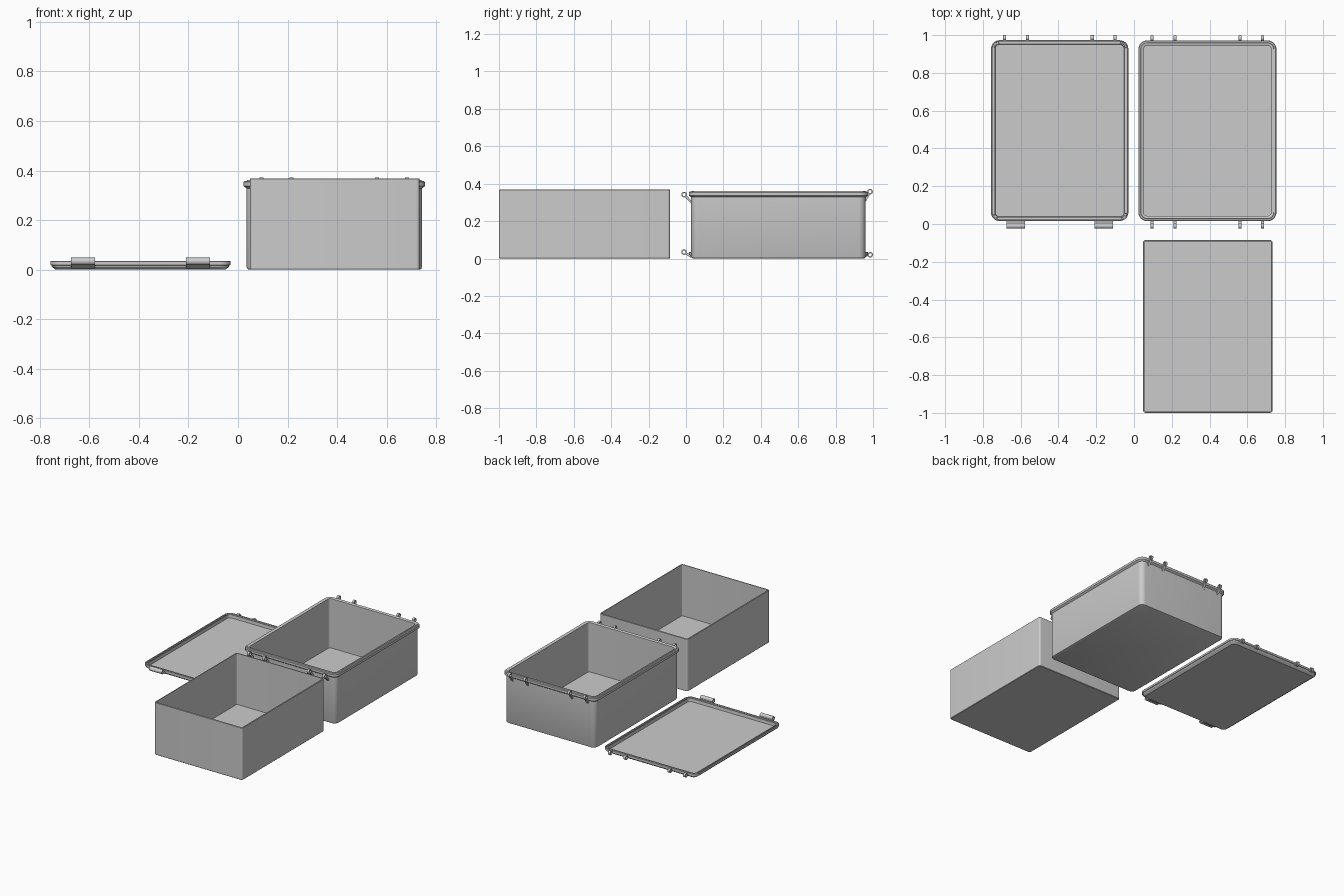
import bpy, bmesh, math
from mathutils import Vector

cube = bpy.data.objects.get("Cube")
if cube:
    bpy.data.objects.remove(cube, do_unlink=True)

GREY = 0.6
plastic = bpy.data.materials.new("grey plastic")
plastic.use_nodes = True
plastic.diffuse_color = (GREY, GREY, GREY, 1)
plastic.node_tree.nodes["Principled BSDF"].inputs["Base Color"].default_value = (GREY, GREY, GREY, 1)


def finish(name, bm):
    bmesh.ops.recalc_face_normals(bm, faces=bm.faces)
    mesh = bpy.data.meshes.new(name)
    bm.to_mesh(mesh)
    bm.free()
    mesh.materials.append(plastic)
    obj = bpy.data.objects.new(name, mesh)
    bpy.context.collection.objects.link(obj)
    bpy.ops.object.select_all(action='DESELECT')
    obj.select_set(True)
    bpy.context.view_layer.objects.active = obj
    bpy.ops.object.shade_smooth_by_angle(angle=math.radians(30))
    return obj


def rounded_rect(x0, x1, y0, y1, radius, steps=8):
    """Points of a rounded rectangle, counter-clockwise."""
    pts = []
    corners = [(x1, y1, -1, -1), (x0, y1, 1, -1), (x0, y0, 1, 1), (x1, y0, -1, 1)]
    for i, (x, y, sx, sy) in enumerate(corners):
        for k in range(steps + 1):
            a = math.pi / 2 * (i + k / steps)
            pts.append((x + sx * radius + radius * math.cos(a),
                        y + sy * radius + radius * math.sin(a)))
    return pts


def tray(name, x0, x1, y0, y1, radius, profile):
    """Sweep (inset, height) pairs round a rounded rectangle, closing both floors."""
    bm = bmesh.new()
    rings = []
    for inset, z in profile:
        outline = rounded_rect(x0 + inset, x1 - inset, y0 + inset, y1 - inset,
                               max(radius - inset, 0.004))
        rings.append([bm.verts.new((x, y, z)) for x, y in outline])
    for low, high in zip(rings, rings[1:]):
        for i in range(len(low)):
            j = (i + 1) % len(low)
            bm.faces.new((low[i], low[j], high[j], high[i]))
    bm.faces.new(rings[0])
    bm.faces.new(rings[-1])
    return finish(name, bm)


def extrude_x(bm, loops, x, width):
    """Bridge several closed yz loops into a solid along x; two loops make a tube."""
    sides = [[[bm.verts.new((x + s * width / 2, y, z)) for y, z in loop]
              for loop in loops] for s in (-1, 1)]
    n = len(loops[0])
    for i in range(n):
        j = (i + 1) % n
        for k in range(len(loops)):
            a, b = sides[0][k], sides[1][k]
            bm.faces.new((a[i], a[j], b[j], b[i]))
        if len(loops) == 2:
            for outer, inner in sides:
                bm.faces.new((outer[i], outer[j], inner[j], inner[i]))
    if len(loops) == 1:
        for side in sides:
            bm.faces.new(side[0])


def circle(y, z, r, n=20):
    return [(y + r * math.cos(math.tau * i / n), z + r * math.sin(math.tau * i / n))
            for i in range(n)]


def eyelet(name, x, width, eye, foot, radius=0.015, thick=0.012):
    """Pierced knuckle at eye with a slanting strut to foot, both as (y, z)."""
    bm = bmesh.new()
    extrude_x(bm, [circle(*eye, radius), circle(*eye, radius * 0.55)], x, width)
    eye, foot = Vector(eye), Vector(foot)
    along = (foot - eye).normalized()
    side = Vector((-along.y, along.x)) * thick / 2
    start = eye + along * radius * 0.8
    extrude_x(bm, [[start + side, foot + side, foot - side, start - side]], x, width)
    return finish(name, bm)


# Inner storage box
tray("inner_box", 0.048, 0.733, -1.0, -0.085, 0.014,
     [(0.003, 0), (0, 0.003), (0, 0.366), (0.002, 0.368), (0.008, 0.368), (0.008, 0.008)])

# Outer case with a flanged rim and sealing ridge
tray("outer_case", 0.035, 0.742, 0.027, 0.96, 0.035,
     [(0.010, 0), (0.003, 0.003), (0, 0.010), (0, 0.328), (-0.012, 0.337),
      (-0.012, 0.353), (-0.008, 0.357), (0.0, 0.357), (0.002, 0.361),
      (0.009, 0.361), (0.016, 0.357), (0.016, 0.010)])

# Lid lying upside down, with a sealing groove
tray("lid", -0.757, -0.03, 0.016, 0.973, 0.045,
     [(0.022, 0), (0.006, 0.012), (0.004, 0.018), (0, 0.020), (0, 0.033),
      (0.002, 0.035), (0.007, 0.035), (0.008, 0.026), (0.015, 0.026),
      (0.016, 0.032), (0.021, 0.032), (0.023, 0.010)])

# Hinge and latch knuckles, mirrored about each part's middle
CASE_X, LID_X = 0.388, -0.393
for side, sign in (("right", -1), ("left", 1)):
    for place, offset in (("outer", 0.293), ("inner", 0.172)):
        tag = f"{side}_{place}"
        x = CASE_X + sign * offset
        eyelet("case_latch_knuckle_" + tag, x, 0.016, (-0.010, 0.342), (0.028, 0.302))
        eyelet("case_hinge_knuckle_" + tag, x, 0.016, (0.984, 0.357), (0.957, 0.308))
        eyelet("lid_hinge_knuckle_" + tag, LID_X + sign * offset, 0.016,
               (0.985, 0.020), (0.955, 0.016))
    # Wide clasp barrels along the lid's front edge
    eyelet("lid_clasp_" + side, LID_X + sign * 0.232, 0.098,
           (-0.010, 0.034), (0.028, 0.010))
